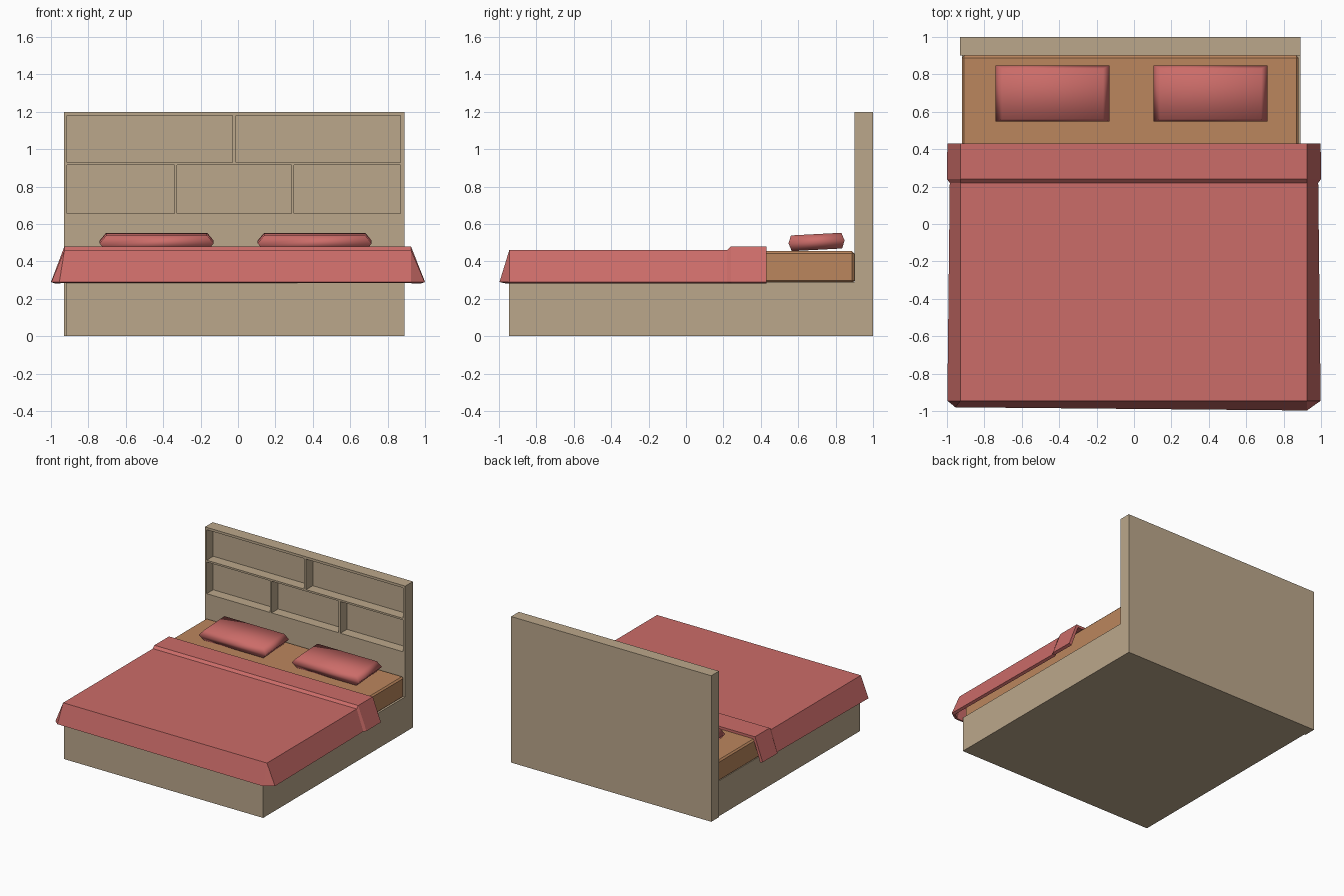
import bpy, bmesh
from math import radians
from mathutils import Matrix, Vector

if "Cube" in bpy.data.objects:
    bpy.data.objects.remove(bpy.data.objects["Cube"])


def material(name, rgb):
    m = bpy.data.materials.new(name)
    m.diffuse_color = (*rgb, 1)
    m.use_nodes = True
    m.node_tree.nodes["Principled BSDF"].inputs["Base Color"].default_value = m.diffuse_color
    return m


WOOD = material("pale_wood", (0.50, 0.39, 0.26))
SHEET = material("mattress_fabric", (0.50, 0.24, 0.11))
RED = material("red_fabric", (0.60, 0.15, 0.14))


def finish(name, bm, mat):
    bmesh.ops.recalc_face_normals(bm, faces=bm.faces)
    me = bpy.data.meshes.new(name)
    bm.to_mesh(me)
    bm.free()
    ob = bpy.data.objects.new(name, me)
    bpy.context.collection.objects.link(ob)
    if mat:
        me.materials.append(mat)
    return ob


def add_box(bm, x, y, z):
    lo, hi = Vector((x[0], y[0], z[0])), Vector((x[1], y[1], z[1]))
    mtx = Matrix.Translation((lo + hi) / 2) @ Matrix.Diagonal((*(hi - lo), 1))
    bmesh.ops.create_cube(bm, size=1, matrix=mtx)


def box(name, x, y, z, mat):
    bm = bmesh.new()
    add_box(bm, x, y, z)
    return finish(name, bm, mat)


# Bed base
box("bed_base", (-0.92, 0.89), (-0.945, 0.90), (0, 0.29), WOOD)

# Headboard with two rows of open shelf niches
headboard = box("headboard", (-0.93, 0.89), (0.90, 1.0), (0, 1.2), WOOD)
rows = {
    (0.93, 1.18): [(-0.915, -0.03), (-0.01, 0.87)],
    (0.655, 0.915): [(-0.915, -0.34), (-0.325, 0.285), (0.30, 0.87)],
}
bm = bmesh.new()
for z, spans in rows.items():
    for x in spans:
        add_box(bm, x, (0.85, 0.985), z)
cutter = finish("niche_cutter", bm, None)
cutter.hide_render = True
mod = headboard.modifiers.new("niches", "BOOLEAN")
mod.object = cutter
mod.solver = "EXACT"
bpy.context.view_layer.objects.active = headboard
bpy.ops.object.modifier_apply(modifier=mod.name)
bpy.data.objects.remove(cutter)

# Mattress with a small rounded edge
mattress = box("mattress", (-0.92, 0.88), (-0.93, 0.90), (0.285, 0.455), SHEET)
bev = mattress.modifiers.new("edge", "BEVEL")
bev.width = 0.012
bev.segments = 1

# Blanket: stations along the bed, flared skirts, raised fold at the head end
bm = bmesh.new()
rings = []
for y, top, hang in [(-0.945, 0.46, 0.998), (0.22, 0.46, 0.985),
                     (0.24, 0.48, 1.0), (0.43, 0.48, 0.998)]:
    rings.append([bm.verts.new(p) for p in (
        (-hang, y, 0.29), (-0.928, y, top), (0.925, y, top), (hang, y, 0.29))])
for a, b in zip(rings, rings[1:]):
    for i in range(3):
        bm.faces.new((a[i], a[i + 1], b[i + 1], b[i]))
foot_l = bm.verts.new((-0.955, -0.98, 0.29))
foot_r = bm.verts.new((0.925, -0.997, 0.29))
first = rings[0]
bm.faces.new((foot_l, foot_r, first[2], first[1]))
bm.faces.new((first[0], foot_l, first[1]))
bm.faces.new((first[3], first[2], foot_r))
bm.normal_update()
blanket = finish("blanket", bm, RED)
if blanket.data.polygons[1].normal.z < 0:
    blanket.data.flip_normals()
sol = blanket.modifiers.new("thickness", "SOLIDIFY")
sol.thickness = 0.025
sol.offset = -1


# Pillows: three stacked rectangles, widest in the middle, slightly tilted
def pillow(name, x):
    bm = bmesh.new()
    loops = []
    for z, ix, iy in [(-0.042, 0.035, 0.015), (0, 0, 0), (0.042, 0.035, 0.015)]:
        w, d = 0.305 - ix, 0.15 - iy
        loops.append([bm.verts.new((sx * w, sy * d, z))
                      for sx, sy in ((-1, -1), (1, -1), (1, 1), (-1, 1))])
    for a, b in zip(loops, loops[1:]):
        for i in range(4):
            j = (i + 1) % 4
            bm.faces.new((a[i], a[j], b[j], b[i]))
    bm.faces.new(loops[0][::-1])
    bm.faces.new(loops[-1])
    for f in bm.faces:
        f.smooth = True
    ob = finish(name, bm, RED)
    ob.location = (x, 0.698, 0.504)
    ob.rotation_euler.x = radians(3)


pillow("pillow_left", -0.435)
pillow("pillow_right", 0.41)
